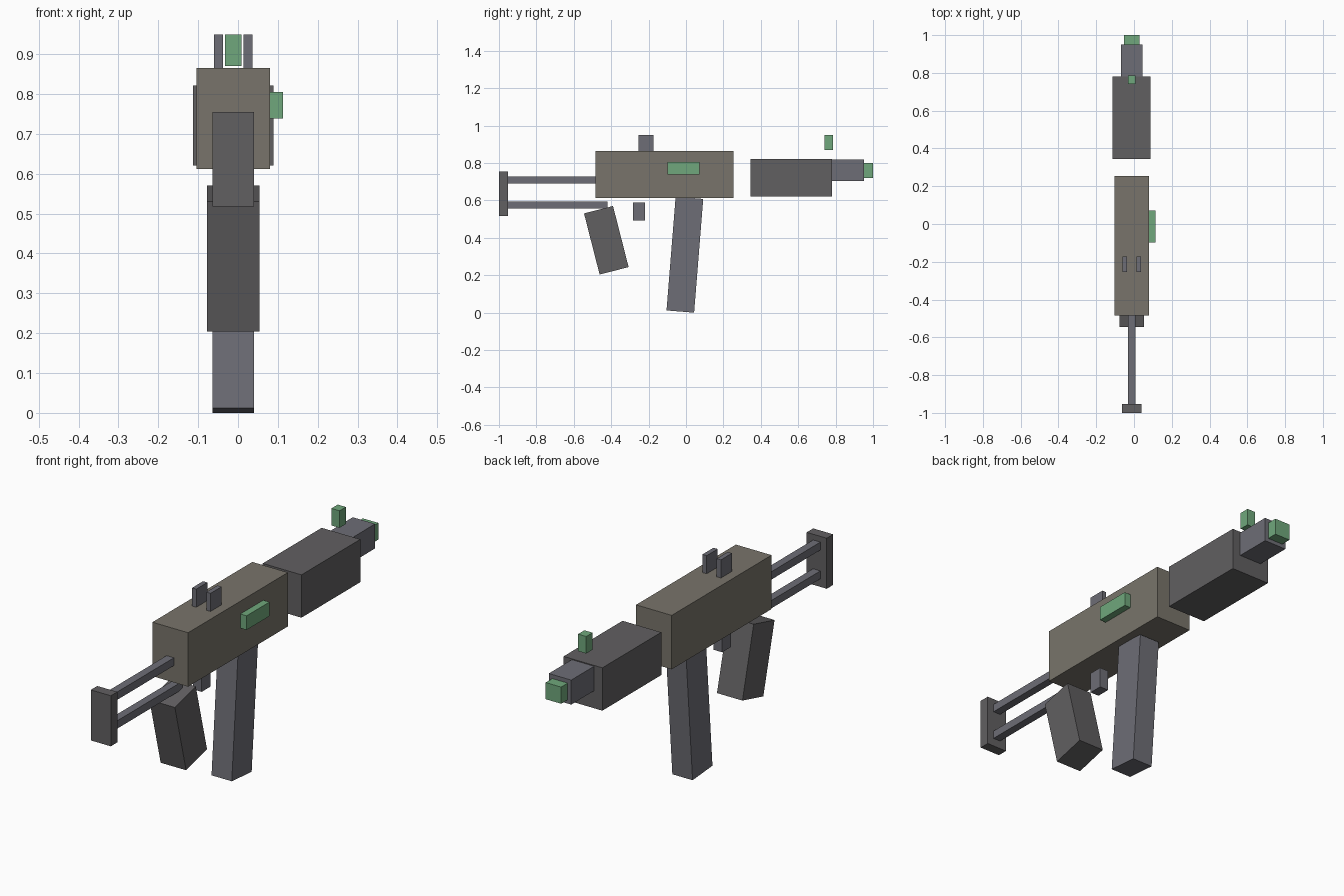
import bpy
from mathutils import Matrix, Vector

if "Cube" in bpy.data.objects:
    bpy.data.objects.remove(bpy.data.objects["Cube"])

CX = -0.012  # centre plane of the body


def material(name, rgb):
    m = bpy.data.materials.new(name)
    m.diffuse_color = (*rgb, 1)
    m.use_nodes = True
    m.node_tree.nodes["Principled BSDF"].inputs["Base Color"].default_value = m.diffuse_color
    return m


OLIVE = material("olive_body", (0.19, 0.175, 0.145))
DARK = material("dark_grey", (0.12, 0.115, 0.12))
METAL = material("blue_grey_metal", (0.155, 0.155, 0.18))
GREEN = material("green_accent", (0.16, 0.39, 0.20))


def block(name, mat, width, y, z, x=CX):
    """Straight box: width about x, (min, max) ranges in y and z."""
    return tilted(name, mat, (width, y[1] - y[0], z[1] - z[0]),
                  (x, sum(y) / 2, sum(z) / 2), 0)


def tilted(name, mat, size, centre, angle):
    """Box turned about the x axis, with the size baked into the mesh."""
    bpy.ops.mesh.primitive_cube_add(size=1, location=centre, rotation=(angle, 0, 0))
    ob = bpy.context.object
    ob.name = ob.data.name = name
    ob.data.transform(Matrix.Diagonal(Vector((*size, 1))))
    ob.data.materials.append(mat)
    return ob


# Main body and fore-end
block("receiver", OLIVE, 0.185, (-0.485, 0.255), (0.612, 0.865))
block("handguard", DARK, 0.201, (0.344, 0.781), (0.621, 0.822))
block("barrel", METAL, 0.116, (0.781, 0.951), (0.703, 0.818))
block("muzzle_tip", GREEN, 0.08, (0.951, 1.0), (0.721, 0.799))

# Side port
block("side_port", GREEN, 0.033, (-0.098, 0.072), (0.739, 0.805), x=0.0965)

# Sights
block("front_sight", GREEN, 0.042, (0.74, 0.787), (0.87, 0.95))
for side, name in ((-1, "left"), (1, "right")):
    block("rear_sight_" + name, METAL, 0.022, (-0.255, -0.173), (0.865, 0.95),
          x=CX + side * 0.037)

# Stock: two rods and a butt plate
block("stock_rod_upper", METAL, 0.038, (-0.952, -0.42), (0.691, 0.728))
block("stock_rod_lower", METAL, 0.038, (-0.952, -0.42), (0.556, 0.593))
block("butt_plate", DARK, 0.104, (-1.0, -0.952), (0.518, 0.755))

# Underside: trigger, leaning grip and magazine
block("trigger", METAL, 0.045, (-0.284, -0.219), (0.492, 0.589))
tilted("grip", DARK, (0.132, 0.16, 0.337), (CX, -0.426, 0.387), 0.25)
tilted("magazine", METAL, (0.105, 0.148, 0.61), (CX, -0.006, 0.31), -0.08)
